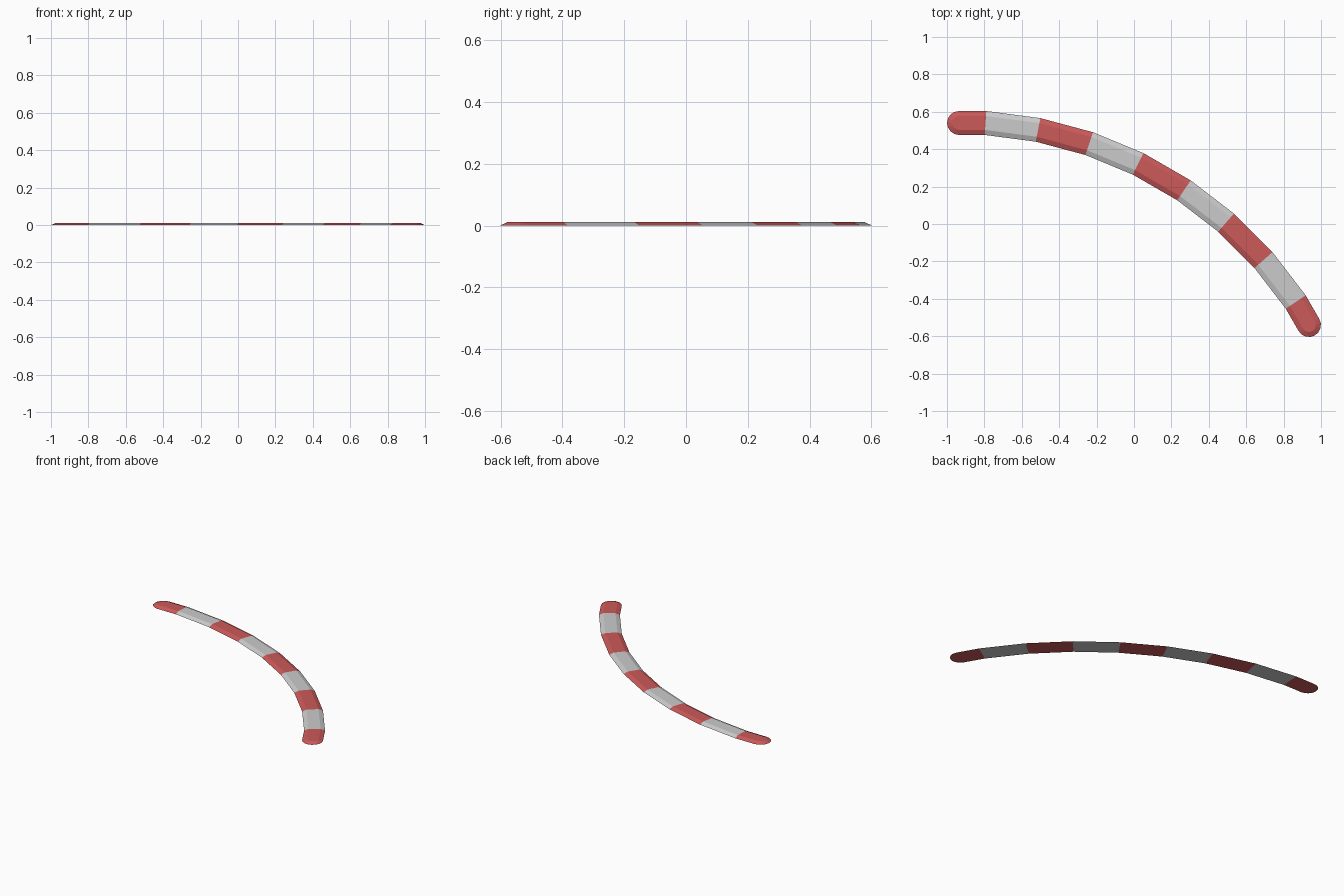
import bpy, bmesh, math
from mathutils import Vector

if "Cube" in bpy.data.objects:
    bpy.data.objects.remove(bpy.data.objects["Cube"])

STEP, TURN, R, H = 0.2832, math.radians(7.5), 0.064, 0.012
PROFILE = [(-1, 0), (-0.58, 1), (0.58, 1), (1, 0)]   # low kerb section, fractions of R and H

red = bpy.data.materials.new("kerb_red")
red.diffuse_color = (0.6, 0.1, 0.1, 1)
red.use_nodes = True
red.node_tree.nodes["Principled BSDF"].inputs["Base Color"].default_value = red.diffuse_color

# centreline: half-length end pieces, equal pieces between, each turned clockwise
pts, dirs = [Vector((0, 0))], []
for k in range(9):
    d = Vector((math.cos(k * TURN), -math.sin(k * TURN)))
    dirs.append(d)
    pts.append(pts[-1] + d * STEP * (0.5 if k in (0, 8) else 1))
mid = (pts[0] + pts[-1]) / 2
# the cap reaches equally far in x and nearly so in y
pts = [p - mid for p in pts]


def section(bm, i):
    """Mitred cross-section at centreline point i."""
    a, b = dirs[max(i - 1, 0)], dirs[min(i, 8)]
    t = (a + b).normalized()
    n = Vector((-t.y, t.x)) / t.dot(a)
    return [bm.verts.new((*(pts[i] + n * R * u), H * v)) for u, v in PROFILE]


def add_cap(bm, sec, centre, out):
    """Half-round sloping end joined to a section."""
    side = Vector((-out.y, out.x))
    low, high = [], []
    for k in range(9):
        a = math.pi * k / 8
        v = side * math.cos(a) + out * math.sin(a)
        low.append(bm.verts.new((*(centre + v * R), 0)))
        high.append(bm.verts.new((*(centre + v * R * 0.58), H)))
    for k in range(8):
        bm.faces.new((low[k], low[k + 1], high[k + 1], high[k]))
    bm.faces.new(high)
    bm.faces.new(low)


for k in range(9):
    bm = bmesh.new()
    s, e = section(bm, k), section(bm, k + 1)
    for j in range(4):
        bm.faces.new((s[j], s[(j + 1) % 4], e[(j + 1) % 4], e[j]))
    if k == 0:
        add_cap(bm, s, pts[0], -dirs[0])
    if k == 8:
        add_cap(bm, e, pts[9], dirs[8])
    bmesh.ops.remove_doubles(bm, verts=bm.verts, dist=0.0005)
    bmesh.ops.recalc_face_normals(bm, faces=bm.faces)
    me = bpy.data.meshes.new(f"kerb_segment_{k + 1}")
    bm.to_mesh(me)
    bm.free()
    if k % 2 == 0:
        me.materials.append(red)
    ob = bpy.data.objects.new(me.name, me)
    bpy.context.collection.objects.link(ob)
